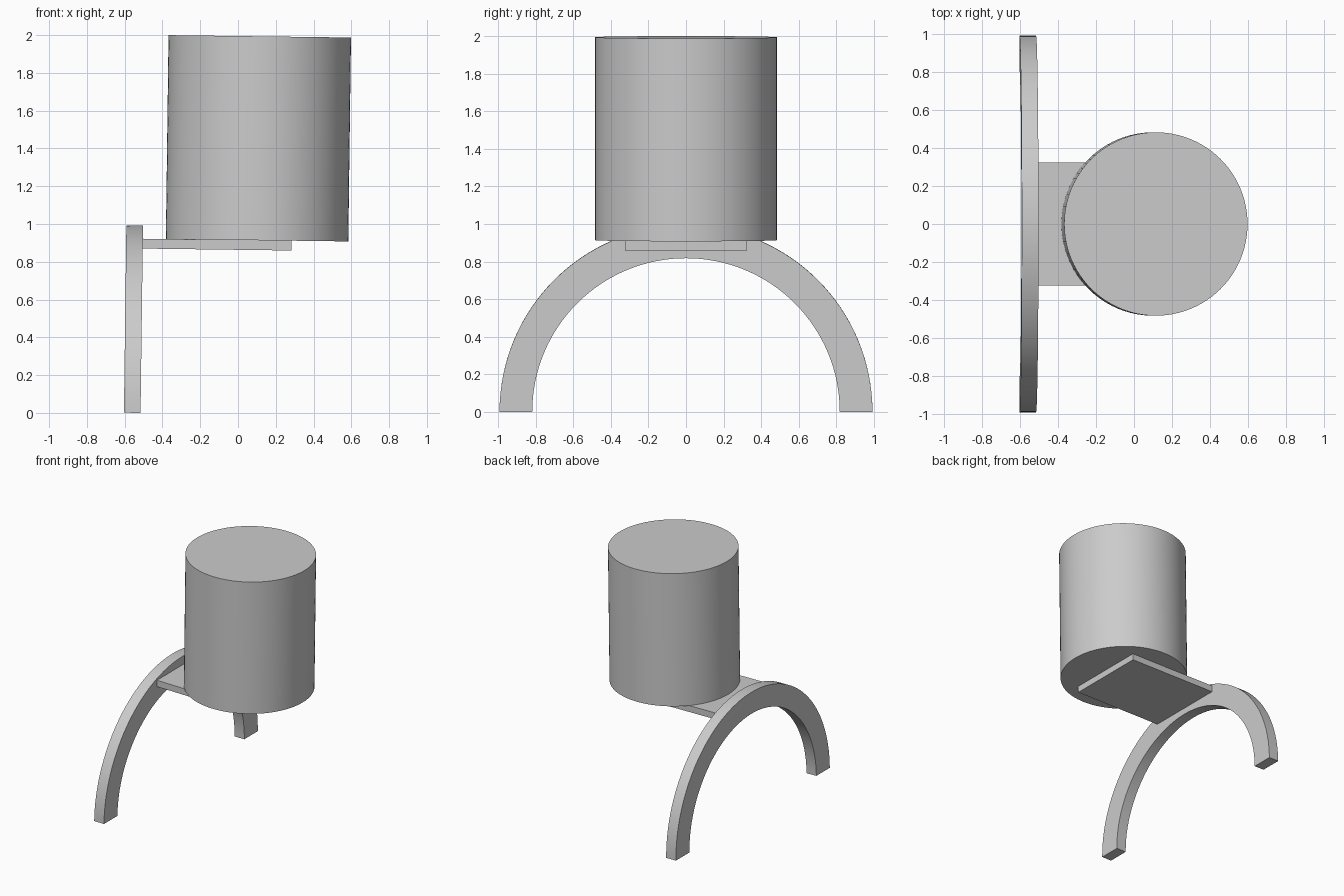
import bpy, bmesh
from math import radians, cos, sin, pi
from mathutils import Matrix

if "Cube" in bpy.data.objects:
    bpy.data.objects.remove(bpy.data.objects["Cube"])

# The whole object leans very slightly towards +x
LEAN = Matrix.Translation((0, 0, -0.0067)) @ Matrix.Rotation(radians(0.75), 4, 'Y')


def finish(name, bm):
    """Turn a bmesh into a leaning, smooth-shaded object."""
    bmesh.ops.recalc_face_normals(bm, faces=bm.faces)
    mesh = bpy.data.meshes.new(name)
    bm.to_mesh(mesh)
    bm.free()
    mesh.transform(LEAN)
    obj = bpy.data.objects.new(name, mesh)
    bpy.context.collection.objects.link(obj)
    bpy.ops.object.select_all(action='DESELECT')
    obj.select_set(True)
    bpy.context.view_layer.objects.active = obj
    bpy.ops.object.shade_smooth_by_angle(angle=radians(35))


# Half-ring clip with a rectangular cross-section
bm = bmesh.new()
section = [(-0.604, 0.818), (-0.516, 0.818), (-0.516, 0.992), (-0.604, 0.992)]
steps = 64
rings = []
for i in range(steps + 1):
    a = pi * i / steps
    rings.append([bm.verts.new((x, r * cos(a), r * sin(a))) for x, r in section])
for r0, r1 in zip(rings, rings[1:]):
    for k in range(4):
        n = (k + 1) % 4
        bm.faces.new((r0[k], r0[n], r1[n], r1[k]))
bm.faces.new(rings[0])
bm.faces.new(rings[-1])
finish("arch_clip", bm)

# Flat plate joining the clip to the drum
bm = bmesh.new()
x0, x1, z0, z1 = -0.517, 0.271, 0.870, 0.922
bmesh.ops.create_cube(bm, size=1, matrix=Matrix.Translation(((x0 + x1) / 2, 0, (z0 + z1) / 2))
                      @ Matrix.Diagonal((x1 - x0, 0.65, z1 - z0, 1)))
finish("support_plate", bm)

# Solid upright drum
bm = bmesh.new()
z0, z1 = 0.922, 2.0015
bmesh.ops.create_cone(bm, cap_ends=True, segments=96, radius1=0.483, radius2=0.483,
                      depth=z1 - z0, matrix=Matrix.Translation((0.089, 0, (z0 + z1) / 2)))
finish("drum", bm)
